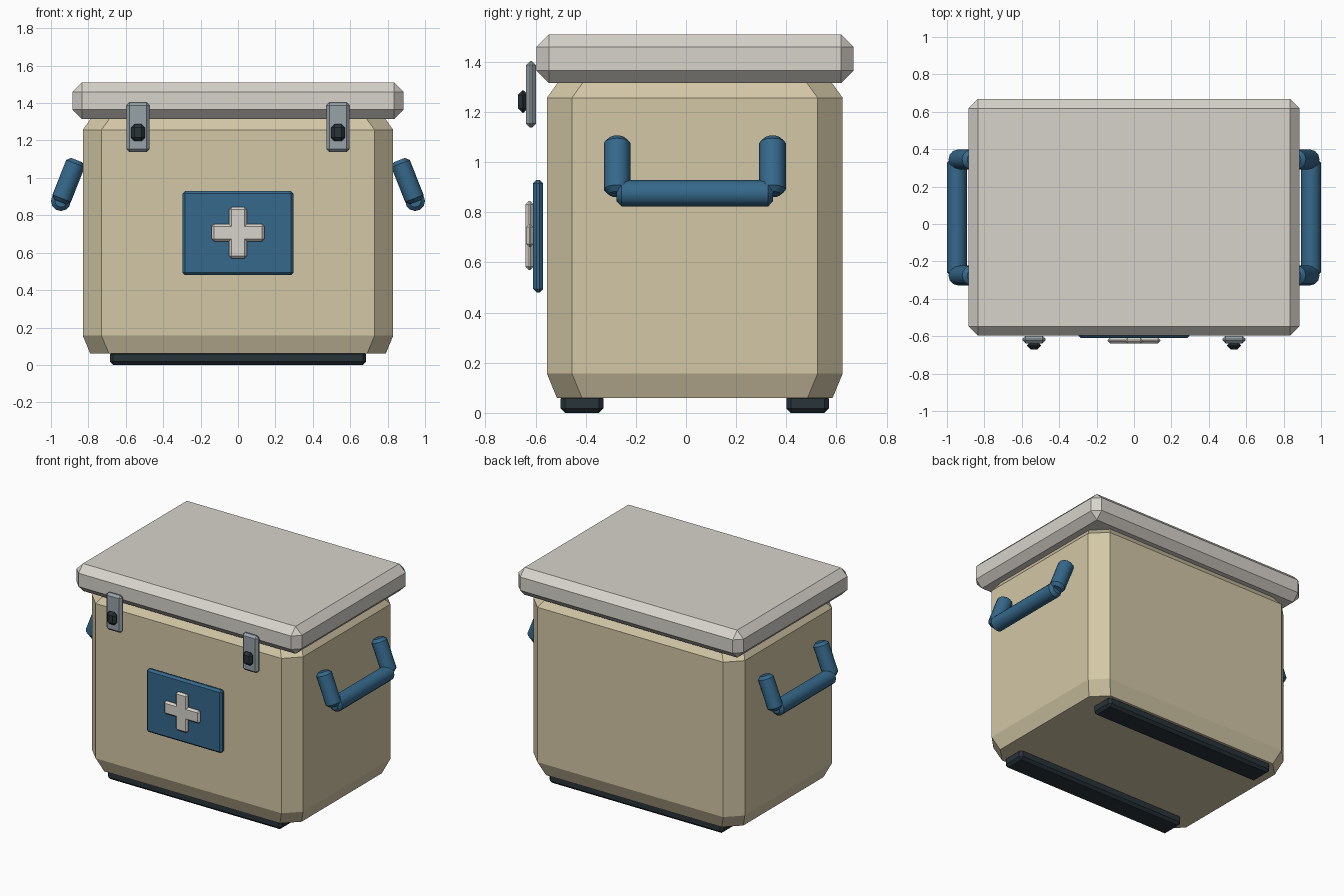
import bpy, bmesh
from math import radians
from mathutils import Vector

cube = bpy.data.objects.get("Cube")
if cube:
    bpy.data.objects.remove(cube, do_unlink=True)


def material(name, rgb):
    mat = bpy.data.materials.new(name)
    mat.use_nodes = True
    mat.diffuse_color = (*rgb, 1)
    bsdf = next(n for n in mat.node_tree.nodes if n.type == 'BSDF_PRINCIPLED')
    bsdf.inputs["Base Color"].default_value = (*rgb, 1)
    return mat


TAN = material("tan shell", (0.65, 0.57, 0.38))
WHITE = material("warm white", (0.68, 0.65, 0.60))
BLUE = material("blue", (0.036, 0.14, 0.26))
METAL = material("grey metal", (0.31, 0.36, 0.39))
RUBBER = material("dark rubber", (0.022, 0.033, 0.042))


def finish(name, bm, mat):
    bmesh.ops.recalc_face_normals(bm, faces=bm.faces)
    mesh = bpy.data.meshes.new(name)
    bm.to_mesh(mesh)
    bm.free()
    mesh.materials.append(mat)
    obj = bpy.data.objects.new(name, mesh)
    bpy.context.collection.objects.link(obj)
    return obj


def box(name, mat, xs, ys, zs, bevel):
    """Chamfered box between the given limits."""
    bm = bmesh.new()
    bmesh.ops.create_cube(bm, size=1)
    for v in bm.verts:
        v.co = [lim[0] if c < 0 else lim[1] for c, lim in zip(v.co, (xs, ys, zs))]
    bmesh.ops.bevel(bm, geom=bm.edges[:], offset=bevel, segments=1,
                    affect='EDGES', profile=0.5)
    return finish(name, bm, mat)


def rod(name, mat, start, end, radius, chamfer):
    """Cylinder from start to end with chamfered rims."""
    start, end = Vector(start), Vector(end)
    axis = end - start
    bm = bmesh.new()
    bmesh.ops.create_cone(bm, cap_ends=True, segments=12, radius1=radius,
                          radius2=radius, depth=axis.length)
    rims = [e for e in bm.edges if abs(e.verts[0].co.z - e.verts[1].co.z) < 1e-4]
    bmesh.ops.bevel(bm, geom=rims, offset=chamfer, segments=1,
                    affect='EDGES', profile=0.5)
    turn = axis.to_track_quat('Z', 'Y').to_matrix()
    for v in bm.verts:
        v.co = turn @ v.co + (start + end) / 2
    obj = finish(name, bm, mat)
    obj.data.shade_smooth()
    obj.data.set_sharp_from_angle(angle=radians(35))
    return obj


# Body: stacked octagonal outlines, pulled in at bottom and top
HALF_X, HALF_Y, MID_Y, CUT = 0.83, 0.59, 0.035, 0.1
bm = bmesh.new()
rings = []
for z, inset in ((0.06, 0.04), (0.157, 0), (1.257, 0), (1.34, 0.06)):
    x, y = HALF_X - inset, HALF_Y - inset
    outline = [(x, y - CUT), (x - CUT, y), (CUT - x, y), (-x, y - CUT),
               (-x, CUT - y), (CUT - x, -y), (x - CUT, -y), (x, CUT - y)]
    rings.append([bm.verts.new((px, py + MID_Y, z)) for px, py in outline])
for low, high in zip(rings, rings[1:]):
    for i in range(8):
        j = (i + 1) % 8
        bm.faces.new((low[i], low[j], high[j], high[i]))
bm.faces.new(rings[0])
bm.faces.new(rings[-1])
finish("body", bm, TAN)

# Lid
box("lid", WHITE, (-0.885, 0.885), (-0.597, 0.668), (1.315, 1.51), 0.05)

# Skids under the body
for name, y in (("front_skid", -0.415), ("back_skid", 0.485)):
    box(name, RUBBER, (-0.685, 0.685), (y - 0.085, y + 0.085), (0, 0.075), 0.018)

# Badge panel with raised cross
box("badge_panel", BLUE, (-0.297, 0.297), (-0.61, -0.57), (0.48, 0.93), 0.014)
box("cross_upright", WHITE, (-0.047, 0.047), (-0.64, -0.608), (0.57, 0.845), 0.013)
box("cross_bar", WHITE, (-0.141, 0.141), (-0.638, -0.608), (0.661, 0.754), 0.013)

# Latches and handles on both sides
for side, s in (("left", 1), ("right", -1)):
    x = s * 0.535
    box(side + "_latch_plate", METAL, (x - 0.062, x + 0.062),
        (-0.638, -0.598), (1.138, 1.403), 0.016)
    box(side + "_latch_knob", RUBBER, (x - 0.037, x + 0.037),
        (-0.67, -0.63), (1.197, 1.287), 0.018)
    for end, y in (("front", -0.275), ("back", 0.345)):
        rod(f"{side}_handle_{end}_arm", BLUE, (s * 0.862, y, 1.095),
            (s * 0.95, y, 0.872), 0.053, 0.02)
    rod(side + "_handle_grip", BLUE, (s * 0.947, -0.277, 0.876),
        (s * 0.947, 0.347, 0.876), 0.053, 0.02)
